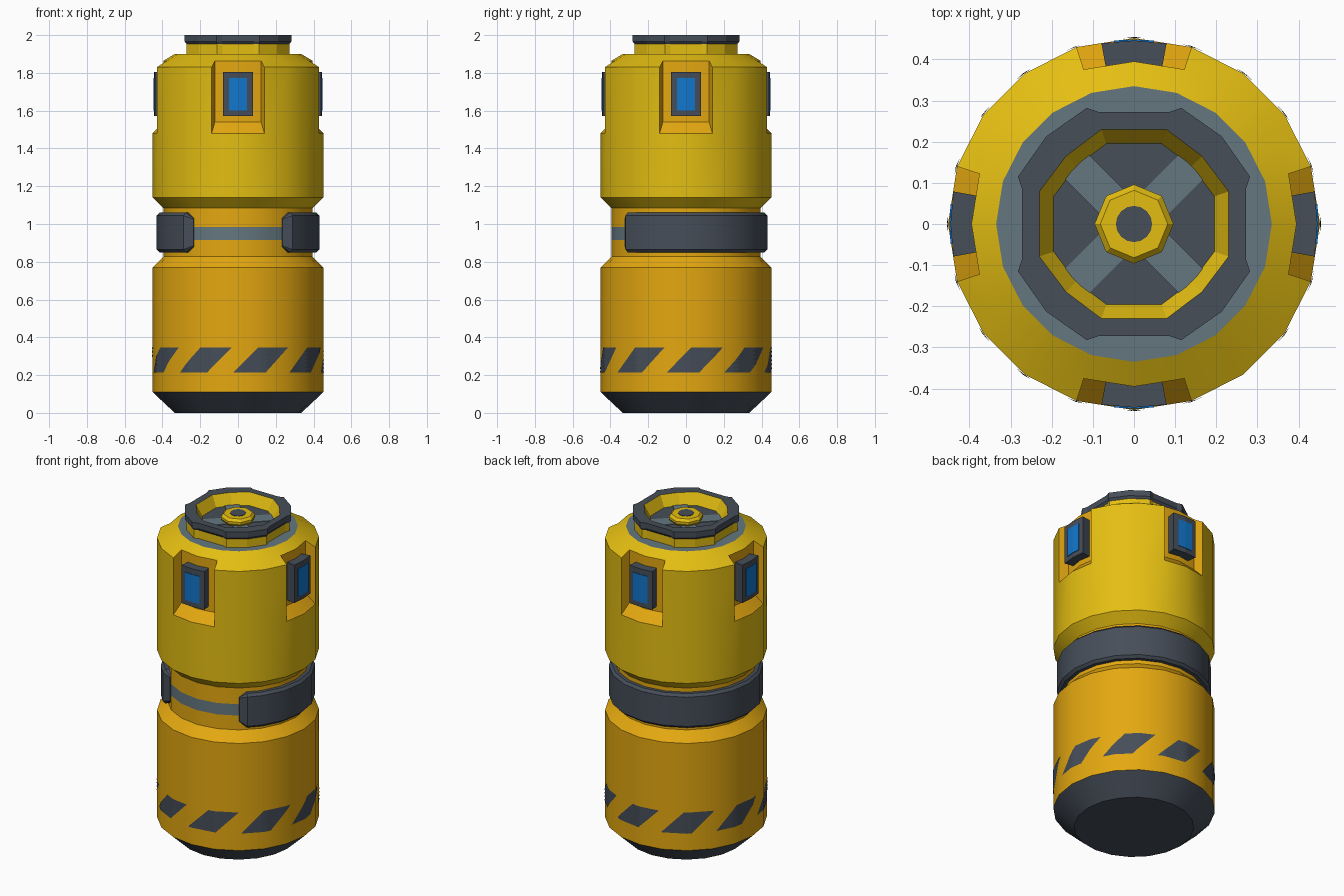
import bpy, bmesh, math

if "Cube" in bpy.data.objects:
    bpy.data.objects.remove(bpy.data.objects["Cube"])


def make_mat(name, *rgb):
    m = bpy.data.materials.new(name)
    lin = [((c / 255 + 0.055) / 1.055) ** 2.4 for c in rgb]
    m.diffuse_color = (*lin, 1)
    m.use_nodes = True
    m.node_tree.nodes["Principled BSDF"].inputs["Base Color"].default_value = m.diffuse_color
    return m


YELLOW = make_mat("yellow", 228, 190, 18)
ORANGE = make_mat("orange_yellow", 228, 168, 16)
DARK = make_mat("dark_grey", 70, 78, 89)
GREY = make_mat("blue_grey", 100, 119, 127)
BLUE = make_mat("window_blue", 18, 118, 205)


def polar(r, deg, z):
    """Point at an angle measured from the front (-y) towards +x."""
    a = math.radians(deg)
    return (r * math.sin(a), -r * math.cos(a), z)


def loft(name, loops, mats, rule=None, closed=True, caps=True, smooth=False):
    """Skin a list of equal-length loops; rule(face) gives the material index."""
    bm = bmesh.new()
    rows = [[bm.verts.new(p) for p in loop] for loop in loops]
    n = len(loops[0])
    for a, b in zip(rows, rows[1:]):
        for i in range(n if closed else n - 1):
            j = (i + 1) % n
            bm.faces.new((a[i], a[j], b[j], b[i]))
    if caps:
        bm.faces.new(rows[0][::-1])
        bm.faces.new(rows[-1])
    bmesh.ops.remove_doubles(bm, verts=bm.verts[:], dist=1e-5)
    if caps:
        bmesh.ops.recalc_face_normals(bm, faces=bm.faces[:])
    if rule:
        for f in bm.faces:
            f.material_index = rule(f)
    me = bpy.data.meshes.new(name)
    bm.to_mesh(me)
    bm.free()
    for m in mats:
        me.materials.append(m)
    ob = bpy.data.objects.new(name, me)
    bpy.context.collection.objects.link(ob)
    if smooth:
        bpy.ops.object.select_all(action='DESELECT')
        ob.select_set(True)
        bpy.context.view_layer.objects.active = ob
        bpy.ops.object.shade_smooth_by_angle(angle=math.radians(25))
    return ob


# Body: 20-sided turned shape with four recesses in the upper wall
R = 0.452
profile = [(0.335, 0), (R, 0.11), (R, 0.77), (0.395, 0.827), (0.395, 0.915),
           (0.395, 0.985), (0.395, 1.085), (R, 1.14), (R, 1.48), (R, 1.83),
           (0.395, 1.864), (0.335, 1.90)]
recess = [(0.395, 1.54) if p == (R, 1.83) else p for p in profile]
columns = []
for q in range(4):
    columns += [(q * 90 + a, inset) for a, inset in
                ((-18, 0), (-18, 1), (0, 1), (18, 1), (18, 0), (36, 0), (54, 0))]


def body_rule(f):
    c = f.calc_center_median()
    r = math.hypot(c.x, c.y)
    if c.z < 0.11:
        return 2
    if c.z > 1.899 or 0.915 < c.z < 0.985:
        return 3
    if c.z < 1.085 or (1.48 < c.z < 1.8 and r < 0.44):
        return 1
    return 0


loft("body", [[polar(*((recess if ins else profile)[k][0], a, profile[k][1] if not ins else recess[k][1]))
               for a, ins in columns] for k in range(len(profile))],
     [YELLOW, ORANGE, DARK, GREY], body_rule, smooth=True)


# Open clamp band around the waist, tapered at both ends
def band_section(a, out, lo, hi, c):
    return [polar(r, a, z) for r, z in
            ((0.385, lo), (out - c, lo), (out, lo + c), (out, hi - c), (out - c, hi), (0.385, hi))]


mid = [42] + [54 + 18 * i for i in range(15)] + [318]
loft("waist_band",
     [band_section(36, 0.402, 0.88, 1.03, 0.004)]
     + [band_section(a, 0.431, 0.85, 1.06, 0.015) for a in mid]
     + [band_section(324, 0.402, 0.88, 1.03, 0.004)], [DARK], smooth=True)


# Windows: dark frame and thin blue pane in each recess
def arc_block(name, centre, half, r0, r1, z0, z1, m):
    loft(name, [[polar(r, centre + a, z) for r, z in ((r0, z0), (r1, z0), (r1, z1), (r0, z1))]
                for a in (-half, 0, half)], [m])


for i, side in enumerate(("front", "right", "back", "left")):
    arc_block(side + "_window_frame", i * 90, 10.2, 0.385, 0.446, 1.572, 1.806, DARK)
    arc_block(side + "_window_pane", i * 90, 6.2, 0.443, 0.4485, 1.602, 1.772, BLUE)


# Hazard stripes: nine slanted plates following the flat-sided wall
def wall_radius(deg):
    return R * math.cos(math.radians(9)) / math.cos(math.radians(deg % 18 - 9)) + 0.003


for s in range(9):
    rows = []
    for j in range(7):
        t = j / 6
        angs = [-3 + 40 * s + 16.5 * t + 22 * i / 16 for i in range(17)]
        rows.append([polar(wall_radius(a), a, 0.215 + 0.13 * t) for a in angs])
    loft("hazard_stripe_%d" % (s + 1), rows, [DARK], closed=False, caps=False)


# Top collar: chopped 16-sided ring, open cup inside
def four_way(quarter, z, k=1.0):
    pts = []
    for q in range(4):
        c, s = (1, 0, -1, 0)[q], (0, 1, 0, -1)[q]
        pts += [(k * (x * c - y * s), k * (x * s + y * c), z) for x, y in quarter]
    return pts


outer = [(0.282, -0.115), (0.272, -0.085), (0.272, 0.085), (0.282, 0.115), (0.213, 0.213)]
inner = [(0.23, -0.079), (0.23, -0.06), (0.23, 0.06), (0.23, 0.079), (0.165, 0.165)]
FLOOR = 1.935


def collar_rule(f):
    c = f.calc_center_median()
    r = math.hypot(c.x, c.y)
    if c.z < 1.951 or (r < 0.225 and r > 0.05 and c.z < 1.99):
        return 1 if r > 0.05 else 0
    return 0


loft("top_collar", [four_way(outer, 1.895, 0.965), four_way(outer, 1.952, 0.965),
                    four_way(outer, 1.965), four_way(outer, 2.0),
                    four_way(inner, 2.0), four_way(inner, FLOOR, 0.85)],
     [DARK, YELLOW], collar_rule)

# Crossed grey bars on the cup floor
for i, a in enumerate((45, 135)):
    d, w = 0.198, 0.042
    c, s = math.cos(math.radians(a)), math.sin(math.radians(a))
    base = [(-d, -w), (d, -w), (d, w), (-d, w)]
    loft("floor_bar_%d" % (i + 1),
         [[(x * c - y * s, x * s + y * c, z) for x, y in base]
          for z in (FLOOR - 0.003, FLOOR + 0.003 + 0.001 * i)], [GREY])

# Octagonal knob with a dark centre
loft("knob", [[polar(r, a * 45, z) for a in range(8)] for r, z in
              ((0.08, FLOOR - 0.005), (0.096, 1.95), (0.096, 1.965), (0.082, 1.98))], [YELLOW])
loft("knob_centre", [[polar(0.044, a * 22.5, z) for a in range(16)] for z in (1.975, 1.983)], [DARK])
